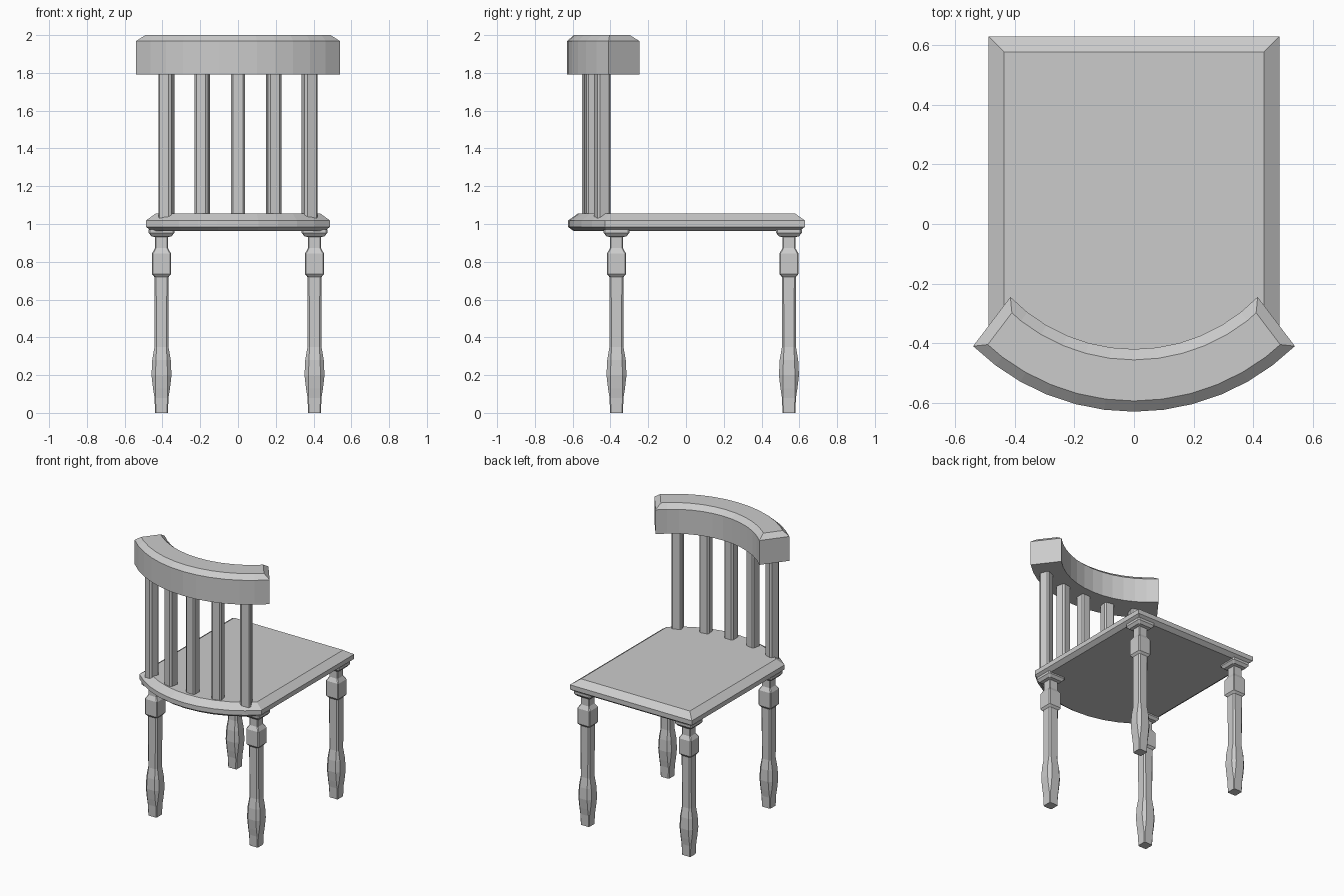
import bpy, bmesh, math
from mathutils import Vector

if "Cube" in bpy.data.objects:
    bpy.data.objects.remove(bpy.data.objects["Cube"])

# One plain grey for the whole chair
grey = bpy.data.materials.new("plain grey")
grey.use_nodes = True
colour = (0.6, 0.6, 0.6, 1)
grey.diffuse_color = colour
grey.node_tree.nodes["Principled BSDF"].inputs["Base Color"].default_value = colour


def inset(outline, d):
    """Move every edge of a counter-clockwise outline inwards by d."""
    result = []
    for i, p in enumerate(outline):
        a = (p - outline[i - 1]).normalized()
        b = (outline[(i + 1) % len(outline)] - p).normalized()
        na, nb = Vector((-a.y, a.x)), Vector((-b.y, b.x))
        result.append(p + (na + nb) * d / (1 + na.dot(nb)))
    return result


def loft(name, rings, location=(0, 0, 0), turn=0):
    """Skin a stack of (height, outline) rings and cap both ends."""
    bm = bmesh.new()
    loops = [[bm.verts.new((p.x, p.y, z)) for p in ring] for z, ring in rings]
    n = len(loops[0])
    for low, high in zip(loops, loops[1:]):
        for i in range(n):
            j = (i + 1) % n
            bm.faces.new((low[i], low[j], high[j], high[i]))
    bm.faces.new(loops[0][::-1])
    bm.faces.new(loops[-1])
    mesh = bpy.data.meshes.new(name)
    bm.to_mesh(mesh)
    bm.free()
    mesh.materials.append(grey)
    obj = bpy.data.objects.new(name, mesh)
    obj.location = location
    obj.rotation_euler.z = turn
    bpy.context.collection.objects.link(obj)
    return obj


def arc(half, y_end, y_mid, steps):
    """Left-to-right arc bulging towards the back (-y)."""
    sag = y_end - y_mid
    r = (half * half + sag * sag) / (2 * sag)
    limit = math.asin(half / r)
    angles = [limit * (2 * i / steps - 1) for i in range(steps + 1)]
    return [Vector((r * math.sin(a), y_mid + r - r * math.cos(a))) for a in angles]


def soft_square(half, corner):
    """Square outline with cut corners."""
    c = half * (1 - corner)
    return [Vector(p) for p in ((half, -c), (half, c), (c, half), (-c, half),
                                (-half, c), (-half, -c), (-c, -half), (c, -half))]


# Seat: straight front and sides, bowed back, chamfered rim
seat = arc(0.488, -0.43, -0.625, 10) + [Vector((0.488, 0.63)), Vector((-0.488, 0.63))]
loft("seat", [(z, inset(seat, d)) for z, d in
              ((0.963, 0.03), (0.985, 0.0), (1.018, 0.0), (1.055, 0.052))])

# Curved top rail with chamfered upper edges
rail = arc(0.54, -0.41, -0.63, 12) + arc(0.415, -0.245, -0.42, 12)[::-1]
loft("top_rail", [(z, inset(rail, d)) for z, d in
                  ((1.792, 0.0), (1.968, 0.0), (2.0, 0.036))])

# Spindles standing along the curve of the rail
names = ("right_outer", "right_inner", "middle", "left_inner", "left_outer")
for i, name in enumerate(names):
    x = (i - 2) * 0.189
    y = -0.515 + 0.5 * x * x
    post = soft_square(0.036, 0.3)
    loft(name + "_spindle", [(1.03, post), (1.81, post)], (x, y, 0), math.atan(x))

# Turned square legs: height, half width, corner cut
leg_profile = [(0, 0.034, 0.15), (0.08, 0.037, 0.15), (0.13, 0.045, 0.3),
               (0.2, 0.053, 0.4), (0.28, 0.049, 0.4), (0.35, 0.037, 0.3),
               (0.72, 0.038, 0.25), (0.735, 0.05, 0.12), (0.845, 0.05, 0.12),
               (0.872, 0.034, 0.15), (0.93, 0.034, 0.15), (0.935, 0.053, 0.12),
               (0.953, 0.068, 0.12), (0.97, 0.068, 0.12)]
for side, x in (("left", 0.405), ("right", -0.405)):
    for end, y in (("front", 0.545), ("back", -0.368)):
        loft(f"{end}_{side}_leg".replace("front", "seat_front"),
             [(z, soft_square(h, c)) for z, h, c in leg_profile], (x, y, 0))
